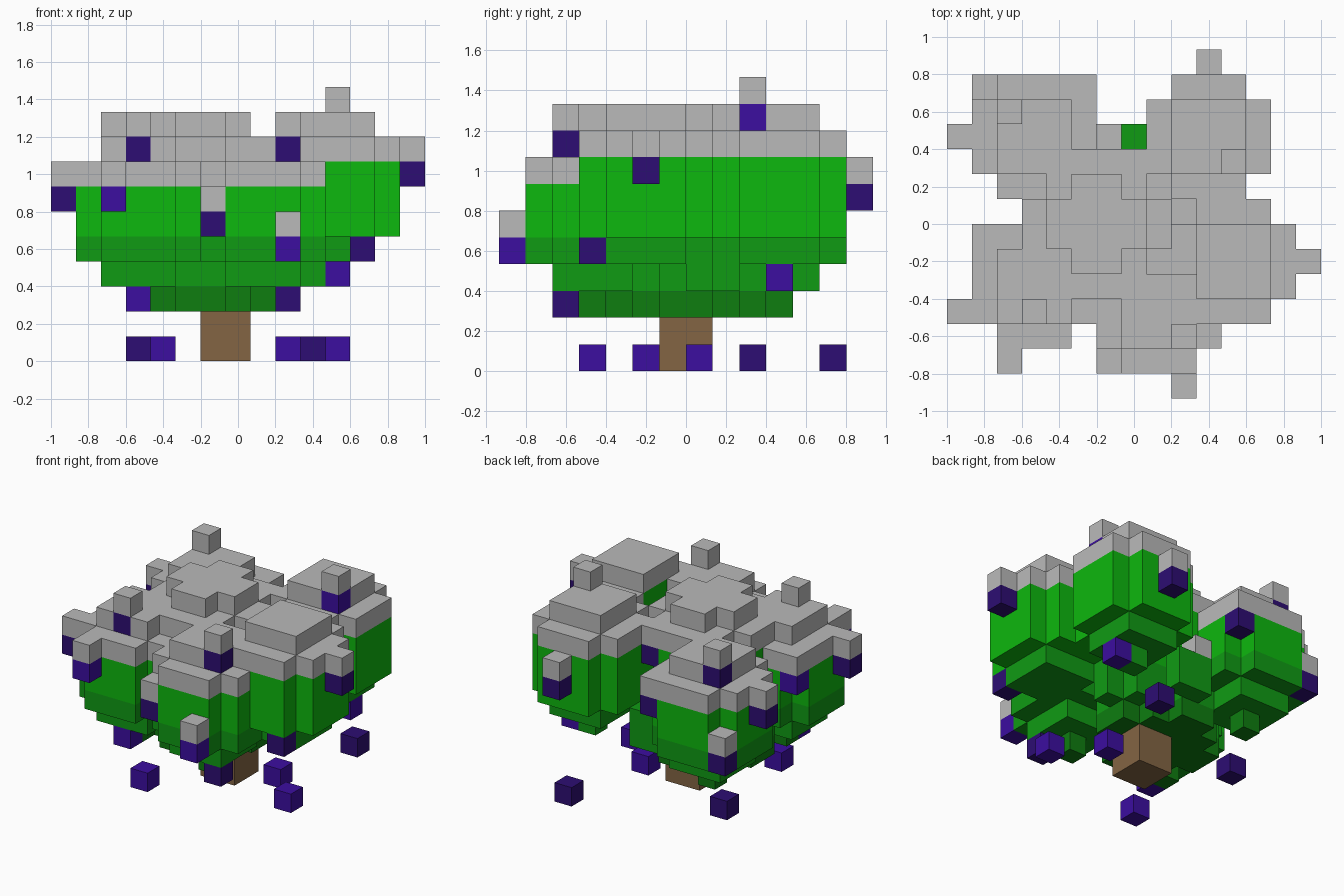
import bpy, bmesh
from mathutils import Vector

if "Cube" in bpy.data.objects:
    bpy.data.objects.remove(bpy.data.objects["Cube"], do_unlink=True)

S = 2 / 15                                   # size of one block


def material(name, rgb):
    lin = [((c / 255 + 0.055) / 1.055) ** 2.4 for c in rgb] + [1.0]
    m = bpy.data.materials.new(name)
    m.diffuse_color = lin
    m.use_nodes = True
    m.node_tree.nodes["Principled BSDF"].inputs["Base Color"].default_value = lin
    return m


BARK = material("brown bark", (131, 101, 67))
DARK = material("dark green", (14, 125, 16))
MID = material("mid green", (16, 155, 20))
BRIGHT = material("bright green", (13, 184, 14))
SNOW = material("snow grey", (186, 186, 186))
PLUM = material("dark purple", (45, 13, 115))
VIOLET = material("violet", (60, 14, 160))

# ---- block layout -------------------------------------------------------
leaves = set()


def layer(ci, cj, levels, reach, total):
    """Rounded flat disc of blocks, repeated on several levels."""
    for k in levels:
        for i in range(15):
            for j in range(14):
                di, dj = abs(i - ci), abs(j - cj)
                if max(di, dj) <= reach and di + dj <= total:
                    leaves.add((i, j, k))


def clump(ci, cj, top, tip=True):
    """Leaf clump: small cap, wide body, small base and a single tip."""
    layer(ci, cj, [top, top - 5], 1, 2)
    layer(ci, cj, range(top - 4, top), 2, 3)
    if tip:
        layer(ci, cj, [top - 6], 0, 0)


# Right clump, with a notch on its inner side
clump(11, 5, 9, tip=False)
for j in (4, 5, 6):
    leaves.discard((9, j, 8))
# Remaining outer clumps
clump(10, 10, 9)
clump(3, 10, 8)
clump(3, 4, 8)
clump(8, 3, 8)
# Middle of the crown
layer(5.5, 6.5, range(2, 9), 2.5, 3)
layer(5.5, 6.5, [9], 1.5, 2)
# Low blocks that fill the gaps between clumps
for i, j, top in [(6, 10, 5), (7, 10, 4), (8, 8, 6), (9, 7, 6)]:
    leaves.update((i, j, k) for k in range(3, top + 1))

trunk = {(i, j, k) for i in (6, 7) for j in (6, 7) for k in (0, 1)}

plum_fruit = [(0, 3, 6), (0, 10, 6), (1, 12, 4), (2, 11, 8), (3, 3, 8),
              (5, 12, 6), (6, 1, 5), (7, 9, 7), (9, 2, 8), (9, 2, 2),
              (10, 13, 6), (12, 3, 4), (14, 5, 7)]
violet_fruit = [(1, 6, 6), (2, 1, 6), (3, 3, 2), (9, 0, 4), (11, 9, 9),
                (11, 10, 3)]
plum_fallen = [(3, 9, 0), (10, 12, 0)]
violet_fallen = [(4, 3, 0), (9, 7, 0), (11, 5, 0)]
fruit = plum_fruit + violet_fruit

# Every hanging fruit is covered by a block above it
for i, j, k in fruit:
    leaves.add((i, j, k + 1))
leaves -= set(fruit)

# Snow lies on the highest block of each tall column
top = {}
for i, j, k in leaves:
    top[i, j] = max(k, top.get((i, j), 0))
snow = {(i, j, k) for (i, j), k in top.items() if k >= 5}
leaves -= snow
solid = leaves | snow | trunk | set(fruit + plum_fallen + violet_fallen)

# ---- meshes -------------------------------------------------------------
# Six block sides: outward direction and two in-plane directions
SIDES = []
for a in range(3):
    for sign in (1, -1):
        n, u, v = (Vector([float(x == (a + d) % 3) for x in range(3)])
                   for d in range(3))
        SIDES.append((n * sign, u, v * sign))


def build(name, cells, mats, pick=lambda k: 0):
    """Joins blocks into one shell and keeps only the exposed sides."""
    bm = bmesh.new()
    for c in sorted(cells):
        centre = Vector(((c[0] - 7) * S, (c[1] - 6.5) * S, (c[2] + 0.5) * S))
        for n, u, v in SIDES:
            if tuple(int(c[x] + n[x]) for x in range(3)) in solid:
                continue
            quad = [bm.verts.new(centre + (n + u * p + v * q) * S / 2)
                    for p, q in ((-1, -1), (1, -1), (1, 1), (-1, 1))]
            bm.faces.new(quad).material_index = pick(c[2])
    bmesh.ops.remove_doubles(bm, verts=bm.verts, dist=0.001)
    bmesh.ops.dissolve_limit(bm, angle_limit=0.02, verts=bm.verts,
                             edges=bm.edges, delimit={'MATERIAL'})
    me = bpy.data.meshes.new(name)
    bm.to_mesh(me)
    bm.free()
    for m in mats:
        me.materials.append(m)
    bpy.context.collection.objects.link(bpy.data.objects.new(name, me))


build("trunk", trunk, [BARK])
# Leaves get brighter with height
build("foliage", leaves, [DARK, MID, BRIGHT],
      lambda k: 0 if k < 3 else 1 if k < 5 else 2)
build("snow_cover", snow, [SNOW])
for name, cells, mat in [("dark_fruit", plum_fruit, PLUM),
                         ("light_fruit", violet_fruit, VIOLET),
                         ("dark_fallen_fruit", plum_fallen, PLUM),
                         ("light_fallen_fruit", violet_fallen, VIOLET)]:
    for n, cell in enumerate(cells, 1):
        build(f"{name}_{n}", [cell], [mat])
